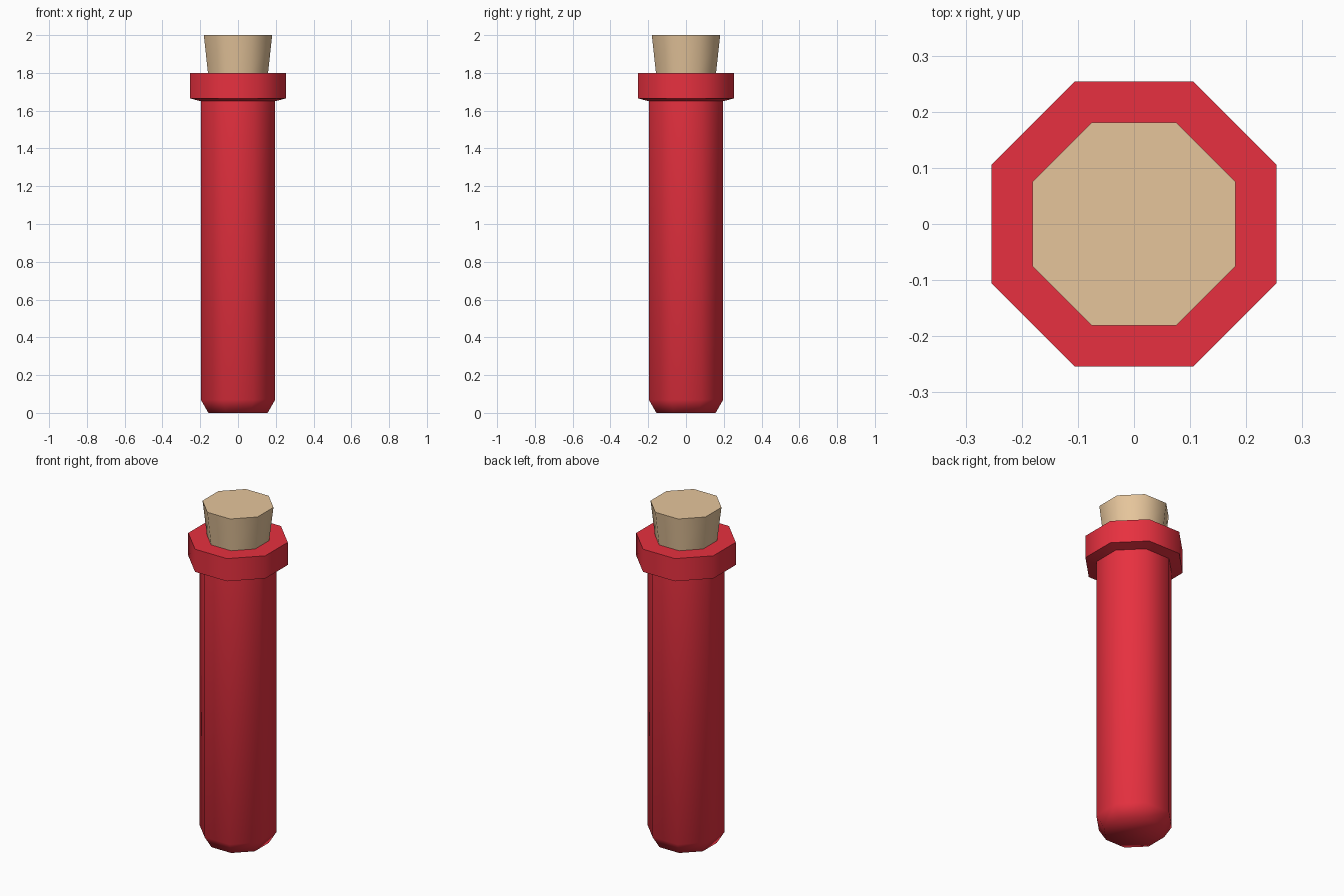
import bpy, bmesh, math

if "Cube" in bpy.data.objects:
    bpy.data.objects.remove(bpy.data.objects["Cube"])

SIDES = 8
HALF = math.pi / SIDES


def material(name, color):
    m = bpy.data.materials.new(name)
    m.diffuse_color = color
    m.use_nodes = True
    m.node_tree.nodes["Principled BSDF"].inputs["Base Color"].default_value = m.diffuse_color
    return m


def lathe(name, profile, mat, sharp_angle):
    """Stack octagonal rings from (apothem, z) pairs, flats facing the axes."""
    bm = bmesh.new()
    rings = []
    for apothem, z in profile:
        r = apothem / math.cos(HALF)
        rings.append([bm.verts.new((r * math.cos(HALF * (2 * i + 1)),
                                    r * math.sin(HALF * (2 * i + 1)), z))
                      for i in range(SIDES)])
    for a, b in zip(rings, rings[1:]):
        for i in range(SIDES):
            j = (i + 1) % SIDES
            bm.faces.new((a[i], a[j], b[j], b[i]))
    bm.faces.new(rings[0][::-1])
    bm.faces.new(rings[-1])
    bmesh.ops.recalc_face_normals(bm, faces=bm.faces)
    mesh = bpy.data.meshes.new(name)
    bm.to_mesh(mesh)
    bm.free()
    mesh.materials.append(mat)
    obj = bpy.data.objects.new(name, mesh)
    bpy.context.collection.objects.link(obj)
    bpy.ops.object.select_all(action='DESELECT')
    obj.select_set(True)
    bpy.context.view_layer.objects.active = obj
    bpy.ops.object.shade_smooth_by_angle(angle=math.radians(sharp_angle))
    return obj


red = material("red_glass", (0.80, 0.03, 0.05, 1))
tan = material("cork", (0.79, 0.56, 0.33, 1))

# Tube with a chamfered foot, thick collar and an opening for the stopper
lathe("tube", [(0.157, 0), (0.197, 0.07), (0.197, 1.65), (0.254, 1.665),
               (0.254, 1.80), (0.159, 1.80), (0.147, 1.70)], red, 62)

# Tapered stopper seated in the opening
lathe("stopper", [(0.148, 1.705), (0.159, 1.80), (0.181, 2.0)], tan, 62)
